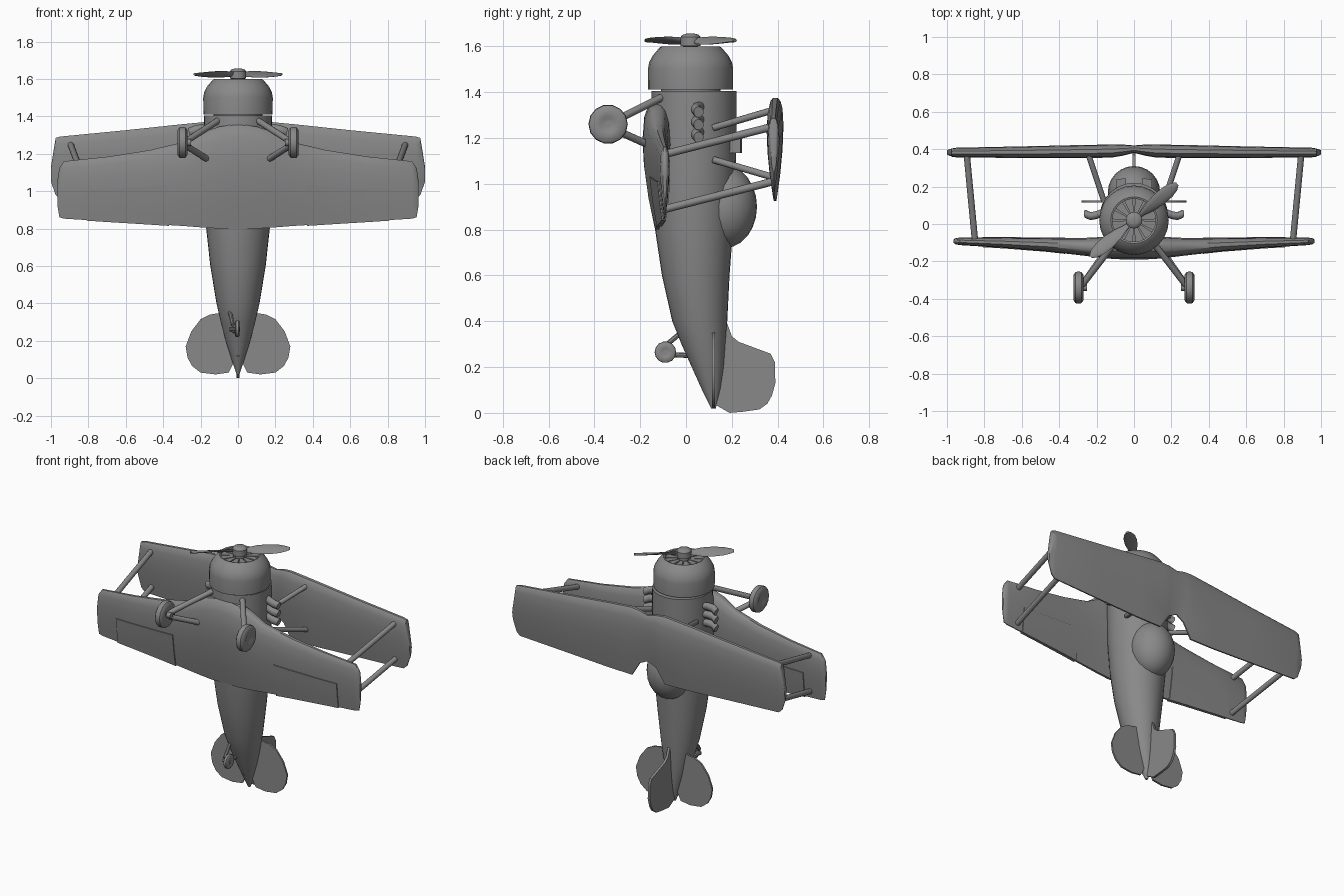
import bpy, bmesh, math
from mathutils import Vector, Matrix

if "Cube" in bpy.data.objects:
    bpy.data.objects.remove(bpy.data.objects["Cube"])

GREY = bpy.data.materials.new("plain grey")
GREY.diffuse_color = (0.25, 0.25, 0.25, 1)
GREY.use_nodes = True
GREY.node_tree.nodes["Principled BSDF"].inputs["Base Color"].default_value = GREY.diffuse_color


def finish(name, bm, angle=35):
    bmesh.ops.remove_doubles(bm, verts=bm.verts, dist=1e-5)
    bmesh.ops.recalc_face_normals(bm, faces=bm.faces)
    me = bpy.data.meshes.new(name)
    bm.to_mesh(me)
    bm.free()
    me.materials.append(GREY)
    ob = bpy.data.objects.new(name, me)
    bpy.context.collection.objects.link(ob)
    bpy.ops.object.select_all(action='DESELECT')
    ob.select_set(True)
    bpy.context.view_layer.objects.active = ob
    bpy.ops.object.shade_smooth_by_angle(angle=math.radians(angle))
    return ob


def loft(name, rings, caps=True, wrap=False, angle=35):
    bm = bmesh.new()
    vs = [[bm.verts.new(p) for p in r] for r in rings]
    n = len(vs[0])
    for i in range(len(vs) if wrap else len(vs) - 1):
        a, b = vs[i], vs[(i + 1) % len(vs)]
        for j in range(n):
            k = (j + 1) % n
            bm.faces.new((a[j], a[k], b[k], b[j]))
    if caps and not wrap:
        bm.faces.new(vs[0])
        bm.faces.new(vs[-1])
    return finish(name, bm, angle)


def ring(c, rx, ry, n, z):
    return [(c[0] + rx * math.cos(2 * math.pi * i / n), c[1] + ry * math.sin(2 * math.pi * i / n), z)
            for i in range(n)]


def rod(name, a, b, r, n=12):
    a, b = Vector(a), Vector(b)
    q = (b - a).to_track_quat('Z', 'Y')
    return loft(name, [[p + q @ Vector(v) for v in ring((0, 0), r, r, n, 0)] for p in (a, b)])


def plate(name, outline, half, put):
    # flat sheet: put(u, v, w) places outline point u, v at depth w
    return loft(name, [[put(u, v, w) for u, v in outline] for w in (-half, half)])


def ball(name, c, r, seg=24):
    bm = bmesh.new()
    bmesh.ops.create_uvsphere(bm, u_segments=seg, v_segments=seg // 2, radius=1,
                              matrix=Matrix.Translation(c) @ Matrix.Diagonal((*r, 1)))
    return finish(name, bm, 60)


def wheel(name, c, r, w, n):
    prof = [(-.5, .45), (-.5, .8), (-.3, .97), (0, 1), (.3, .97), (.5, .8), (.5, .45), (.38, .3), (.38, .1)]
    prof = [(-.38, .1), (-.38, .3)] + prof
    loft(name, [[(c[0] + u * w, c[1] + v * r * math.cos(2 * math.pi * i / n),
                  c[2] + v * r * math.sin(2 * math.pi * i / n)) for i in range(n)] for u, v in prof], angle=40)


# fuselage: z, front y, back y, half width
SECTIONS = [(.02, .11, .13, .008), (.1, .07, .15, .034), (.2, .025, .165, .066), (.3, -.02, .172, .092),
            (.4, -.06, .18, .115), (.6, -.105, .19, .148), (.8, -.135, .205, .17), (1, -.152, .215, .18),
            (1.2, -.155, .22, .185), (1.404, -.15, .22, .182)]
loft("fuselage", [ring((0, (a + b) / 2), w, (b - a) / 2, 32, z) for z, a, b, w in SECTIONS])

# cockpit fairing
ball("cockpit_fairing", (0, .17, .9), (.14, .14, .18))

# open cowling with inner wall
COWL = [(.185, 1.411), (.186, 1.50), (.181, 1.53), (.165, 1.56), (.135, 1.595), (.125, 1.60),
        (.115, 1.597), (.115, 1.56), (.17, 1.52), (.175, 1.411)]
NOSE = (0, .02)
loft("cowling", [ring(NOSE, r, r, 24, z) for r, z in COWL], wrap=True)
loft("engine_back", [ring(NOSE, .13, .13, 24, z) for z in (1.40, 1.572)])
for k in range(12):
    a0, a1 = math.pi * k / 6 + .05, math.pi * (k + 1) / 6 - .05
    pts = [(r * math.cos(a), r * math.sin(a)) for r, a in
           ((.04, a0), (.118, a0), (.118, (a0 + a1) / 2), (.118, a1), (.04, a1))]
    plate("engine_vane", pts, .006, lambda u, v, w: (u, v + .02, 1.582 + w))

# spinner and twisted propeller blades
HUB = [(.03, 1.57), (.03, 1.60), (.044, 1.602), (.044, 1.64), (.036, 1.65), (.02, 1.655)]
loft("spinner", [ring(NOSE, r, r, 20, z) for r, z in HUB])
# radius, half width, twist
BLADE = [(.02, .014, .9), (.06, .02, .8), (.11, .033, .55), (.18, .04, .4), (.24, .037, .3),
         (.28, .026, .22), (.302, .01, .2)]
for s in (0, math.pi):
    turn = Matrix.Rotation(math.radians(40) + s, 3, 'Z')
    rings = []
    for r, w, t in BLADE:
        rings.append([Vector((0, .02, 1.625)) + turn @ Vector(
            (r, w * math.cos(a) * math.cos(t) - .007 * math.sin(a) * math.sin(t),
             w * math.cos(a) * math.sin(t) + .007 * math.sin(a) * math.cos(t)))
            for a in [math.pi * i / 5 for i in range(10)]])
    loft("propeller_blade", rings)

# wings: x, leading z, trailing z, underside y, topside y
LOWER = [(0, 1.36, .80, -.19, -.06), (.1, 1.345, .80, -.188, -.065), (.18, 1.32, .805, -.18, -.07),
         (.28, 1.265, .813, -.168, -.075), (.47, 1.22, .825, -.146, -.075), (.69, 1.185, .838, -.128, -.073),
         (.93, 1.16, .853, -.113, -.072), (.955, 1.125, .86, -.108, -.076), (.965, 1.06, .92, -.1, -.084)]
UPPER = [(0, 1.355, 1.05, .38, .42), (.06, 1.37, 1.02, .365, .425), (.12, 1.375, .925, .355, .425),
         (.3, 1.358, .928, .352, .422), (.6, 1.326, .942, .353, .415), (.95, 1.292, .958, .356, .408),
         (.975, 1.285, .98, .36, .404), (1.0, 1.13, 1.05, .372, .395)]
FOIL = [(0, .3), (.03, .6), (.12, .88), (.3, 1), (.5, .9), (.75, .6), (1, .14)]


def station(table, x):
    x = abs(x)
    for a, b in zip(table, table[1:]):
        if x <= b[0]:
            f = (x - a[0]) / (b[0] - a[0])
            return [p + (q - p) * f for p, q in zip(a, b)]
    return table[-1]


def thickness(t):
    for (a, p), (b, q) in zip(FOIL, FOIL[1:]):
        if t <= b:
            return p + (q - p) * (t - a) / (b - a)
    return FOIL[-1][1]


def section(table, x, ts, grow=0.0):
    _, le, te, lo, hi = station(table, x)
    mid, half = (lo + hi) / 2, (hi - lo) / 2
    line = [(t, s) for s, seq in ((-1, ts), (1, ts[::-1])) for t in seq]
    return [(x, mid + s * (half * thickness(t) + grow), le + (te - le) * t) for t, s in line]


for name, table in (("lower_wing", LOWER), ("upper_wing", UPPER)):
    xs = sorted({s * row[0] for row in table for s in (-1, 1)})
    loft(name, [section(table, x, [t for t, _ in FOIL]) for x in xs], angle=40)

# everything that comes in left and right pairs
TAIL = [(.0, .36), (.09, .35), (.15, .34), (.2, .315), (.25, .25), (.28, .17), (.27, .11), (.245, .065),
        (.2, .03), (.12, .02), (.05, .03), (.025, .08), (0, .1)]
for s, side in ((-1, "left"), (1, "right")):
    loft(side + "_aileron", [section(LOWER, s * x, [.5, .62, .75, .87, 1.01], .006)
                             for x in (.37, .47, .6, .69, .81)])
    plate(side + "_tailplane", TAIL, .006, lambda u, v, w: (s * u, .12 + w, v))
    # wing struts
    for z0, z1 in ((1.13, 1.25), (.89, 1.01)):
        rod(side + "_wing_strut", (s * .85, -.09, z0), (s * .895, .38, z1), .017)
    for z0, z1 in ((1.245, 1.32), (1.105, 1.03)):
        rod(side + "_cabin_strut", (s * .16, .12, z0), (s * .245, .375, z1), .015)
    # main landing gear
    wheel(side + "_wheel", (s * .297, -.34, 1.26), .086, .052, 14)
    rod(side + "_gear_leg_fore", (s * .28, -.33, 1.265), (s * .11, -.11, 1.375), .017)
    rod(side + "_gear_leg_aft", (s * .28, -.33, 1.245), (s * .14, -.13, 1.155), .017)
    rod(side + "_axle", (s * .25, -.34, 1.26), (s * .30, -.34, 1.26), .018)
    # bent exhaust stubs
    for z in (1.335, 1.28, 1.225):
        bend = [(.16, .065, 0), (.20, .048, -.003), (.232, .042, -.01), (.262, .055, -.022)]
        loft(side + "_exhaust", [[(s * (x + .006 * math.cos(a)), y + .022 * math.sin(a), z + d + .024 * math.cos(a))
                                  for a in [math.pi * i / 5 for i in range(10)]] for x, y, d in bend], angle=50)
    # cowl blocks ahead of the cockpit
    plate(side + "_deck_block", [(.04, .19), (.095, .19), (.095, .238), (.045, .245)], .035,
          lambda u, v, w: (s * u, v, 1.17 + w))

# fin and rudder
FIN = [(.15, .42), (.18, .39), (.2, .335), (.23, .31), (.37, .258), (.388, .22), (.39, .13), (.375, .075),
       (.355, .04), (.32, .015), (.25, .005), (.19, 0.0), (.12, .04), (.06, .12), (.1, .25)]
plate("fin", FIN, .008, lambda u, v, w: (w, u, v))

# tail wheel with fork
wheel("tail_wheel", (-.004, -.09, .265), .047, .026, 14)
rod("tail_leg", (-.028, -.10, .285), (-.045, -.01, .36), .011, 8)
rod("tail_brace", (-.028, -.09, .255), (-.02, .03, .25), .011, 8)
rod("tail_axle", (-.045, -.09, .262), (.01, -.09, .262), .011, 8)
